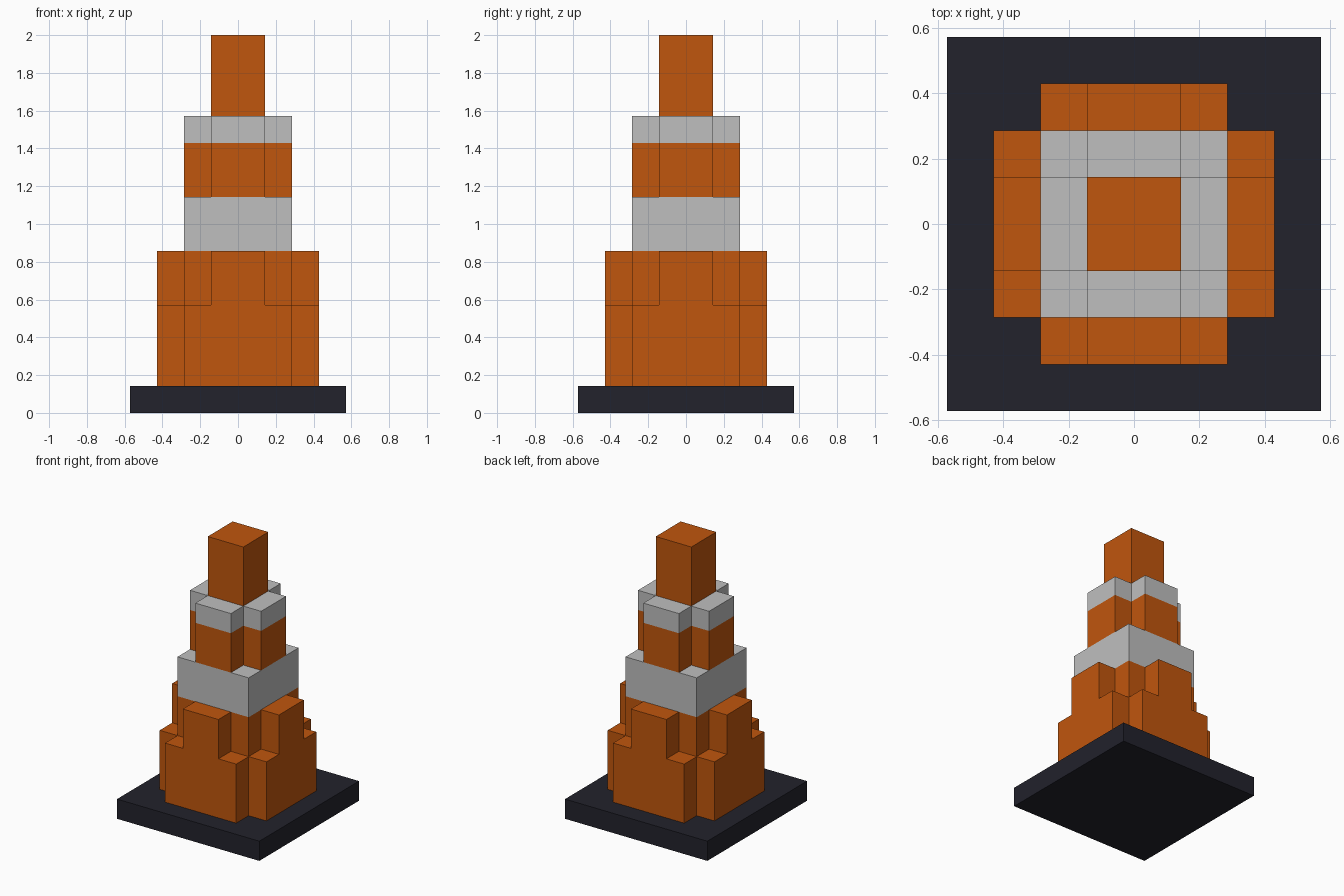
import bpy
import bmesh

cube = bpy.data.objects.get("Cube")
if cube:
    bpy.data.objects.remove(cube, do_unlink=True)

U = 1 / 7  # one block; the tower is 14 blocks tall


def make_material(name, rgb):
    mat = bpy.data.materials.new(name)
    mat.use_nodes = True
    mat.diffuse_color = (*rgb, 1)
    bsdf = next(n for n in mat.node_tree.nodes if n.type == 'BSDF_PRINCIPLED')
    bsdf.inputs["Base Color"].default_value = (*rgb, 1)
    return mat


orange = make_material("orange", (0.53, 0.093, 0.004))
light_grey = make_material("light grey", (0.52, 0.52, 0.52))
charcoal = make_material("charcoal", (0.016, 0.016, 0.025))


def tier(name, quarter, bottom, top, mat):
    """Prism whose outline is a quarter outline turned four times."""
    outline, points = [], quarter
    for _ in range(4):
        outline += points
        points = [(-y, x) for x, y in points]
    bm = bmesh.new()
    base = bm.faces.new([bm.verts.new((x * U, y * U, bottom * U)) for x, y in outline])
    grown = bmesh.ops.extrude_face_region(bm, geom=[base], use_keep_orig=True)
    verts = [v for v in grown["geom"] if isinstance(v, bmesh.types.BMVert)]
    bmesh.ops.translate(bm, verts=verts, vec=(0, 0, (top - bottom) * U))
    bmesh.ops.recalc_face_normals(bm, faces=bm.faces)
    mesh = bpy.data.meshes.new(name)
    bm.to_mesh(mesh)
    bm.free()
    mesh.materials.append(mat)
    bpy.context.collection.objects.link(bpy.data.objects.new(name, mesh))


def square(r):
    return [(r, r)]


def cross(reach, half):
    return [(reach, half), (half, half), (half, reach)]


# Square foot
tier("base_plate", square(4), 0, 1, charcoal)
# Wide body, then narrower buttresses around a square core
tier("lower_body", cross(3, 2), 1, 4, orange)
tier("buttresses", [(3, 1), (2, 1), (2, 2), (1, 2), (1, 3)], 4, 6, orange)
# Pale square band
tier("lower_band", square(2), 6, 8, light_grey)
# Cross-shaped upper body with its pale band
tier("upper_body", cross(2, 1), 8, 10, orange)
tier("upper_band", cross(2, 1), 10, 11, light_grey)
# Tip
tier("tip", square(1), 11, 14, orange)
